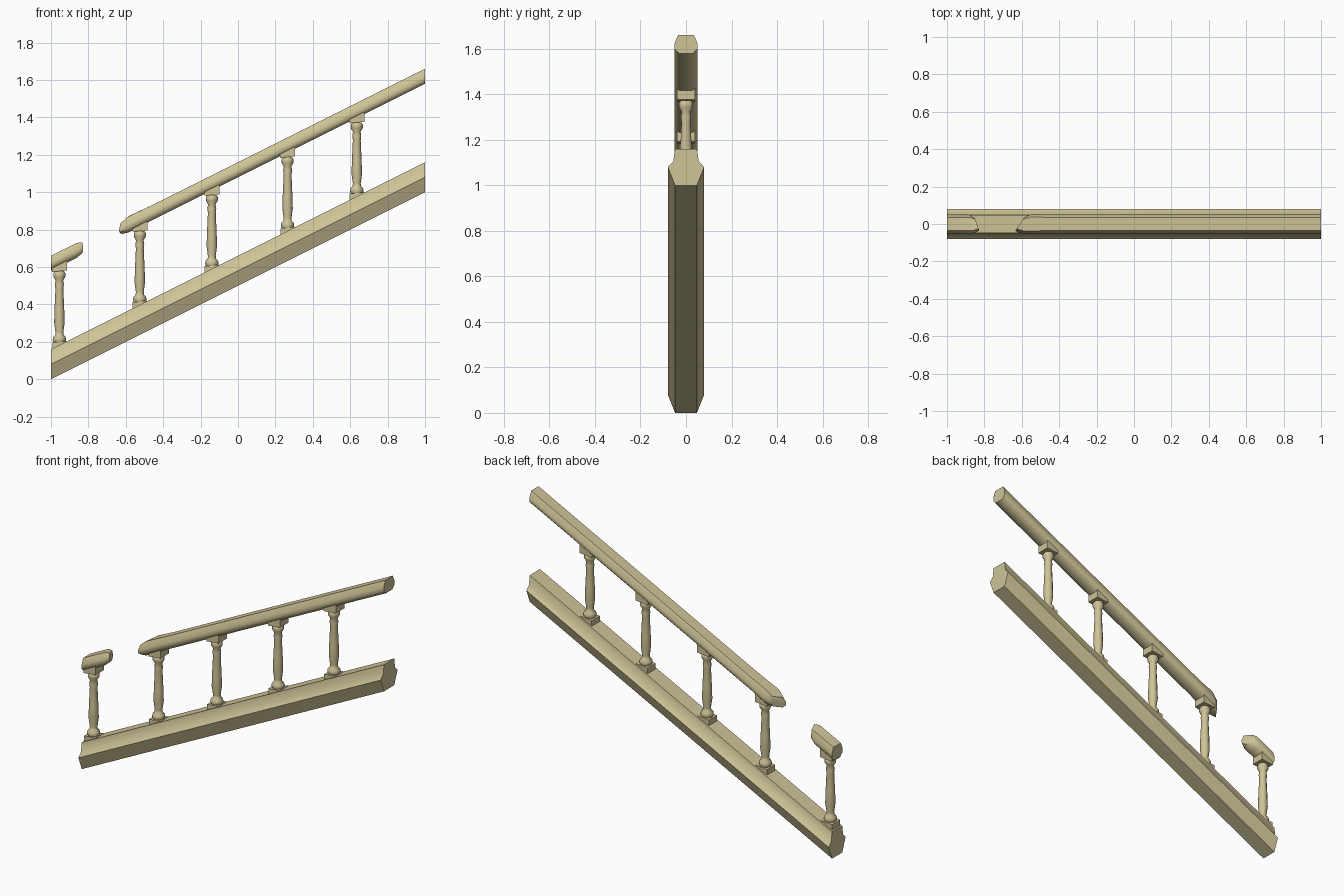
import bpy
import bmesh
import math

cube = bpy.data.objects.get("Cube")
if cube:
    bpy.data.objects.remove(cube, do_unlink=True)

stone = bpy.data.materials.new("pale sandstone")
stone.use_nodes = True
COLOUR = (0.62, 0.55, 0.31, 1)
stone.diffuse_color = COLOUR
stone.node_tree.nodes["Principled BSDF"].inputs["Base Color"].default_value = COLOUR

SLOPE = 0.5
BEAM_TOP = 0.66      # heights above x = 0
RAIL_BOTTOM = 1.08


def finish(name, bm, angle):
    bmesh.ops.recalc_face_normals(bm, faces=bm.faces)
    mesh = bpy.data.meshes.new(name)
    bm.to_mesh(mesh)
    bm.free()
    obj = bpy.data.objects.new(name, mesh)
    bpy.context.collection.objects.link(obj)
    mesh.materials.append(stone)
    bpy.ops.object.select_all(action="DESELECT")
    obj.select_set(True)
    bpy.context.view_layer.objects.active = obj
    bpy.ops.object.shade_smooth_by_angle(angle=math.radians(angle))
    return obj


def sloped_bar(name, half_profile, base, sections):
    """Sweep a mirrored (y, z) profile up the slope.
    Each section is (x, size, skew), where skew slants the cut across y."""
    outline = half_profile + [(-y, z) for y, z in reversed(half_profile)]
    mid = sum(z for y, z in outline) / len(outline)
    bm = bmesh.new()
    rings = []
    for x, size, skew in sections:
        ring = []
        for y, z in outline:
            px = x + skew * y
            ring.append(bm.verts.new((px, y * size, base + SLOPE * px + mid + (z - mid) * size)))
        rings.append(ring)
    n = len(outline)
    for a, b in zip(rings, rings[1:]):
        for i in range(n):
            j = (i + 1) % n
            bm.faces.new((a[i], a[j], b[j], b[i]))
    bm.faces.new(rings[0])
    bm.faces.new(rings[-1])
    return finish(name, bm, 50)


# Lower beam
beam_profile = [(0.048, 0), (0.08, 0.08), (0.056, 0.105), (0.048, 0.16)]
sloped_bar("lower_beam", beam_profile, BEAM_TOP - 0.16, [(-1, 1, 0), (0, 1, 0), (1, 1, 0)])

# Handrail, broken into a long run and a short stub
rail_profile = [(0.03, 0), (0.05, 0.02), (0.05, 0.045), (0.035, 0.08)]
sloped_bar("handrail", rail_profile, RAIL_BOTTOM,
           [(-0.61, 0.75, 0.5), (-0.57, 1.08, 0.5), (-0.45, 1, 0), (1, 1, 0)])
sloped_bar("handrail_stub", rail_profile, RAIL_BOTTOM,
           [(-1, 1, 0), (-0.87, 1, -0.25), (-0.84, 0.7, -0.25)])

# Turned balusters with square base and sloping square cap
TURNING = [(0.028, 0.01), (0.036, 0.025), (0.034, 0.042), (0.022, 0.055), (0.021, 0.07),
           (0.028, 0.12), (0.026, 0.19), (0.021, 0.30), (0.024, 0.325), (0.02, 0.345),
           (0.032, 0.365), (0.032, 0.385), (0.024, 0.395)]
SIDES = 10


def baluster_shaft(x, z0):
    bm = bmesh.new()
    rings = []
    for r, z in TURNING:
        angles = [math.tau * i / SIDES for i in range(SIDES)]
        rings.append([bm.verts.new((x + r * math.cos(a), r * math.sin(a), z0 + z)) for a in angles])
    for a, b in zip(rings, rings[1:]):
        for i in range(SIDES):
            j = (i + 1) % SIDES
            bm.faces.new((a[i], a[j], b[j], b[i]))
    bm.faces.new(rings[0])
    bm.faces.new(rings[-1])
    finish("baluster_shaft", bm, 50)


def block(name, x, half, bottom, top, bottom_slope, top_slope):
    bm = bmesh.new()
    bmesh.ops.create_cube(bm, size=2)
    for v in bm.verts:
        dx = v.co.x * half
        z = top + top_slope * dx if v.co.z > 0 else bottom + bottom_slope * dx
        v.co = (x + dx, v.co.y * half, z)
    finish(name, bm, 30)


for x in (-0.955, -0.525, -0.14, 0.265, 0.635):
    z0 = BEAM_TOP + SLOPE * x
    baluster_shaft(x, z0)
    block("baluster_base", x, 0.038, -0.005 + z0, z0 + 0.018, SLOPE, 0.1)
    block("baluster_cap", x, 0.04, z0 + 0.395, z0 + 0.43, 0.1, SLOPE)
